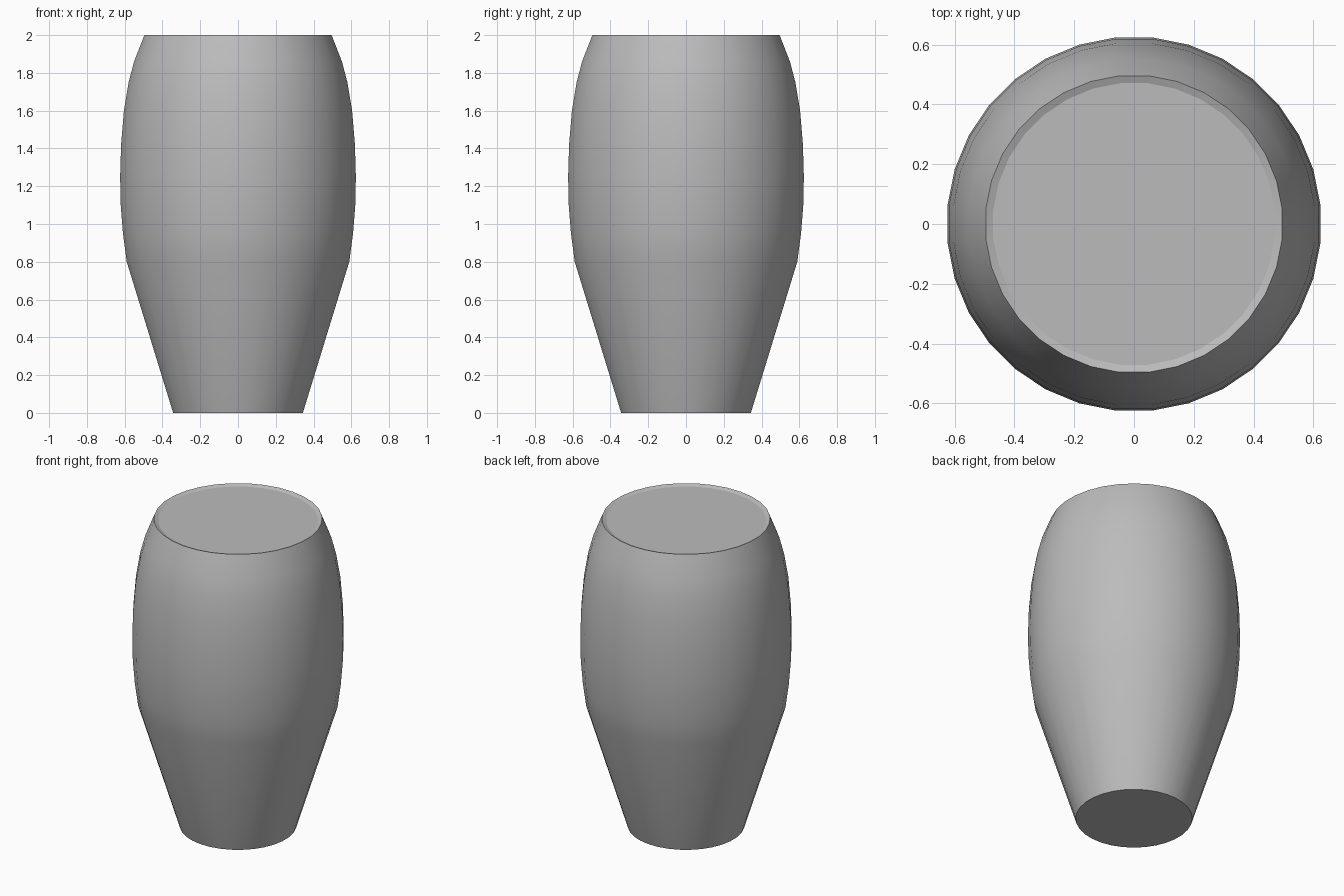
import bpy, bmesh
from math import sin, cos, pi, radians

cube = bpy.data.objects.get("Cube")
if cube:
    bpy.data.objects.remove(cube, do_unlink=True)

SIDES = 32

# Material
grey = bpy.data.materials.new("plain grey")
grey.use_nodes = True
colour = (0.5, 0.5, 0.5, 1)
grey.diffuse_color = colour
grey.node_tree.nodes["Principled BSDF"].inputs["Base Color"].default_value = colour

# Profile as (radius, height): tapered foot, bulging body, shallow dished lid
profile = [(0.345, 0), (0.592, 0.8), (0.612, 0.95), (0.624, 1.1), (0.627, 1.25),
           (0.622, 1.42), (0.607, 1.6), (0.582, 1.75), (0.553, 1.86), (0.498, 2), (0.473, 1.99)]


def ring(bm, radius, z):
    angles = [(i + 0.5) * 2 * pi / SIDES for i in range(SIDES)]
    return [bm.verts.new((radius * cos(a), radius * sin(a), z)) for a in angles]


# Vessel body: rings joined by quads, closed at both ends
bm = bmesh.new()
rings = [ring(bm, r, z) for r, z in profile]
for low, high in zip(rings, rings[1:]):
    for i in range(SIDES):
        j = (i + 1) % SIDES
        bm.faces.new((low[i], low[j], high[j], high[i]))
bm.faces.new(rings[0][::-1])
bm.faces.new(rings[-1])
mesh = bpy.data.meshes.new("vessel_body")
bm.to_mesh(mesh)
bm.free()
mesh.materials.append(grey)
body = bpy.data.objects.new("vessel_body", mesh)
bpy.context.collection.objects.link(body)

# Smooth sides, flat ends
bpy.ops.object.select_all(action="DESELECT")
body.select_set(True)
bpy.context.view_layer.objects.active = body
bpy.ops.object.shade_smooth_by_angle(angle=radians(40))
for face in mesh.polygons:
    if len(face.vertices) == SIDES:
        face.use_smooth = False
